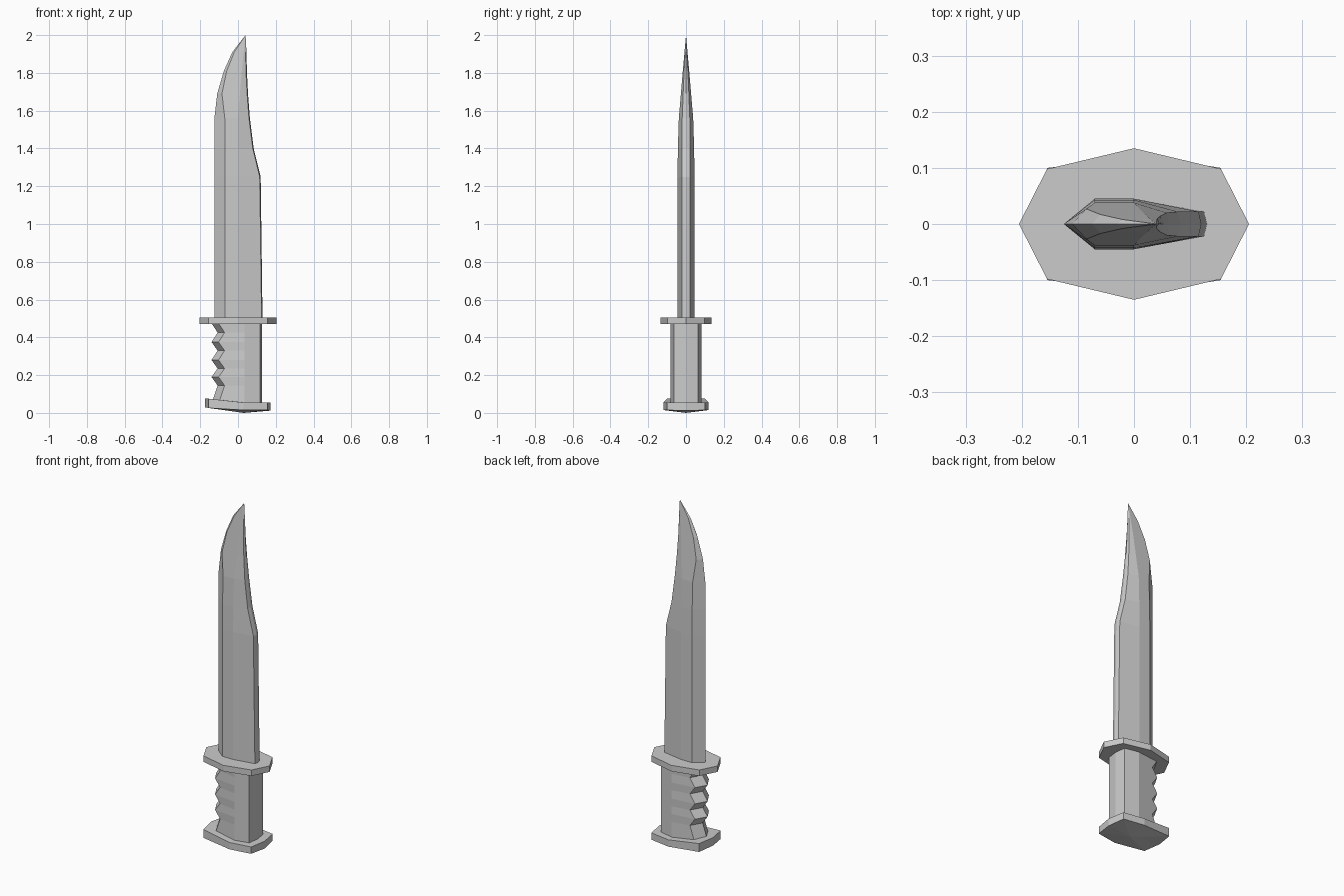
import bpy, bmesh

if "Cube" in bpy.data.objects:
    bpy.data.objects.remove(bpy.data.objects["Cube"])


def mirror_ring(half):
    """Half section running from front (y=0) to back (y=0), closed by mirroring in y."""
    return half + [(x, -y, z) for x, y, z in reversed(half[1:-1])]


def loft(name, halves, start=None, end=None):
    """Skin the sections; ends are flat caps, or fans to a point if one is given."""
    bm = bmesh.new()
    rings = [[bm.verts.new(p) for p in mirror_ring(h)] for h in halves]
    n = len(rings[0])
    for a, b in zip(rings, rings[1:]):
        for i in range(n):
            j = (i + 1) % n
            bm.faces.new((a[i], a[j], b[j], b[i]))
    for ring, point in ((rings[0], start), (rings[-1], end)):
        if point:
            tip = bm.verts.new(point)
            for i in range(n):
                bm.faces.new((ring[i], ring[(i + 1) % n], tip))
        else:
            bm.faces.new(ring)
    bmesh.ops.recalc_face_normals(bm, faces=bm.faces)
    mesh = bpy.data.meshes.new(name)
    bm.to_mesh(mesh)
    bm.free()
    obj = bpy.data.objects.new(name, mesh)
    bpy.context.collection.objects.link(obj)
    return obj


# Blade: z, cutting edge x, bevel x, middle x, spine x, half thickness, half spine
blade_stations = [
    (0.49, -0.125, -0.07, 0.0, 0.125, 0.045, 0.022),
    (1.25, -0.125, -0.07, 0.0, 0.115, 0.045, 0.022),
    (1.40, -0.125, -0.07, 0.0, 0.078, 0.043, 0.022),
    (1.56, -0.125, -0.07, 0.0, 0.058, 0.038, 0.020),
    (1.69, -0.110, -0.085, 0.01, 0.048, 0.027, 0.015),
    (1.81, -0.075, -0.06, 0.02, 0.042, 0.017, 0.010),
    (1.91, -0.030, -0.02, 0.03, 0.040, 0.008, 0.005),
]
loft("blade",
     [[(e, 0, z), (b, t, z), (m, t, z), (s, w, z), (s + 0.005, 0, z)]
      for z, e, b, m, s, t, w in blade_stations],
     end=(0.04, 0, 2.0))

# Guard: stretched octagonal plate
loft("guard",
     [[(-0.205, 0, z), (-0.155, 0.098, z), (0, 0.135, z),
       (0.155, 0.098, z), (0.205, 0, z)] for z in (0.47, 0.505)])

# Grip with finger grooves zigzagging along its front
grip_stations = [(0.05, -0.14)]
for i, z in enumerate((0.145, 0.19, 0.235, 0.28, 0.33, 0.375, 0.425, 0.475)):
    grip_stations.append((z, -0.14 if i % 2 else -0.108))
loft("grip",
     [[(x, 0, z), (x + 0.037, 0.065, z), (0.035, 0.082, z),
       (0.117, 0.064, z), (0.126, 0, z)] for z, x in grip_stations])

# Pommel: octagonal cap, tilted at the front, with a shallow pointed underside
pommel_plan = [(-0.175, 0, 0.03, 0.077), (-0.155, 0.1, 0.026, 0.075),
               (0.03, 0.12, 0.015, 0.055), (0.155, 0.1, 0.015, 0.055),
               (0.172, 0, 0.012, 0.055)]
loft("pommel",
     [[(x, y, lo) for x, y, lo, hi in pommel_plan],
      [(x, y, hi) for x, y, lo, hi in pommel_plan]],
     start=(0.03, 0, 0.0), end=(0.03, 0, 0.056))
